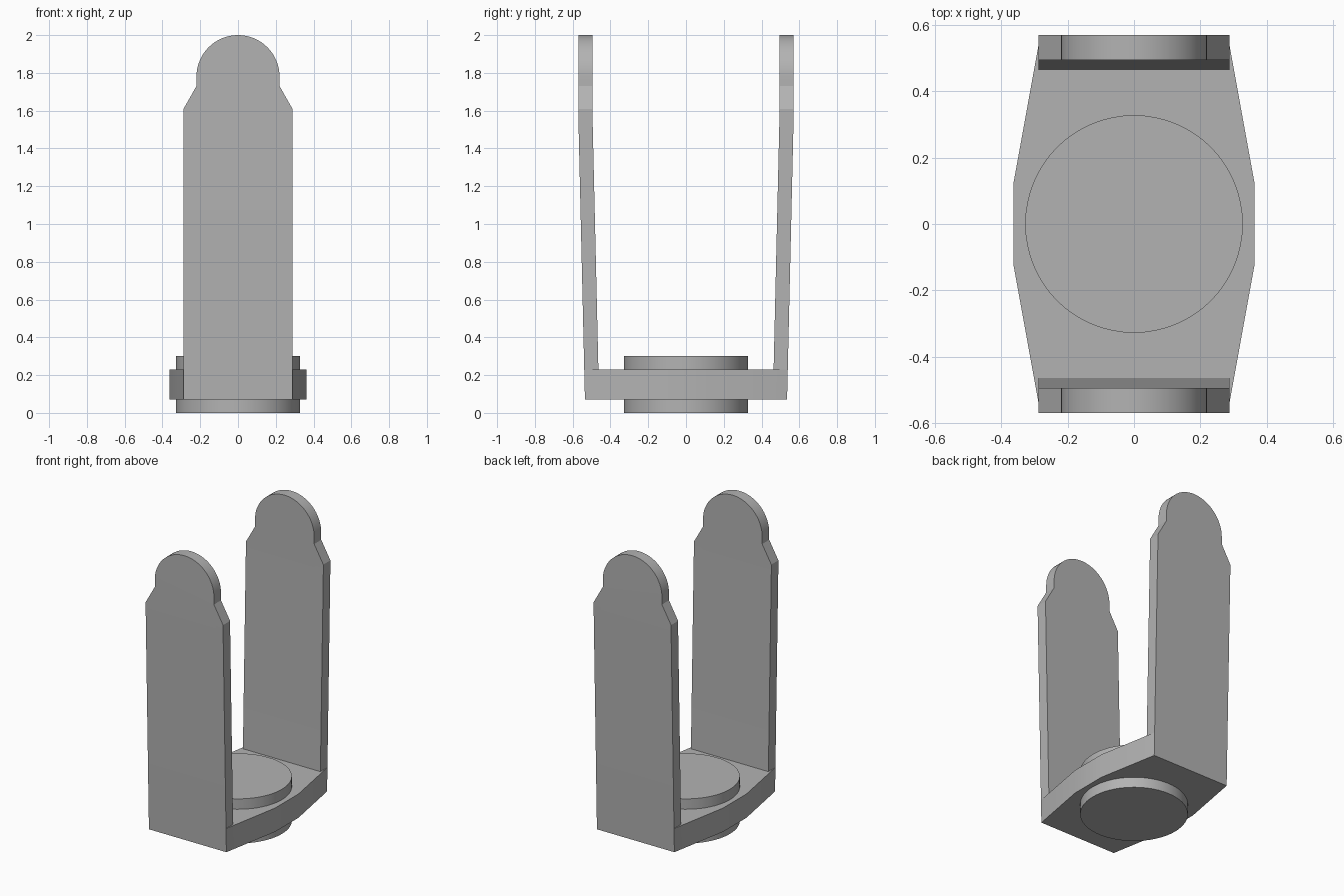
import bpy
import bmesh
import math

cube = bpy.data.objects.get("Cube")
if cube:
    bpy.data.objects.remove(cube, do_unlink=True)

BASE_BOTTOM, BASE_TOP = 0.07, 0.23
END_Y, TIP_Y, THICK = 0.535, 0.57, 0.075
ARM_HALF, TAB_R, TAB_Z = 0.288, 0.22, 1.78
CREASE_Z = 1.57

grey = bpy.data.materials.new("plain grey")
grey.use_nodes = True
colour = (0.45, 0.45, 0.45, 1)
grey.diffuse_color = colour
grey.node_tree.nodes["Principled BSDF"].inputs["Base Color"].default_value = colour


def outer_y(z):
    """Outer face of an arm: leaning outward below the crease, upright above."""
    t = min(1, (z - BASE_BOTTOM) / (CREASE_Z - BASE_BOTTOM))
    return END_Y + (TIP_Y - END_Y) * t


def prism(bm, points, offset):
    """Extrude a closed outline along the offset."""
    face = bm.faces.new([bm.verts.new(p) for p in points])
    new = bmesh.ops.extrude_face_region(bm, geom=[face])["geom"]
    verts = [v for v in new if isinstance(v, bmesh.types.BMVert)]
    bmesh.ops.translate(bm, verts=verts, vec=offset)


def finish(name, bm):
    bmesh.ops.recalc_face_normals(bm, faces=bm.faces)
    mesh = bpy.data.meshes.new(name)
    bm.to_mesh(mesh)
    bm.free()
    mesh.materials.append(grey)
    obj = bpy.data.objects.new(name, mesh)
    bpy.context.collection.objects.link(obj)
    bpy.ops.object.select_all(action="DESELECT")
    obj.select_set(True)
    bpy.context.view_layer.objects.active = obj
    bpy.ops.object.shade_smooth_by_angle(angle=math.radians(25))
    return obj


# Base plate, widest in the middle, ends following the lean of the arms
half = [(ARM_HALF, -END_Y), (0.363, -0.125), (0.363, 0.125), (ARM_HALF, END_Y)]
outline = half + [(-x, -y) for x, y in half]
bm = bmesh.new()
prism(bm, [(x, y, BASE_BOTTOM) for x, y in outline], (0, 0, BASE_TOP - BASE_BOTTOM))
for v in bm.verts:
    if abs(v.co.y) > 0.5:
        v.co.y = math.copysign(outer_y(v.co.z), v.co.y)
finish("base_plate", bm)

# Round pivot discs below and above the base plate
for name, low, high in (("lower_disc", 0, BASE_BOTTOM), ("upper_disc", BASE_TOP, 0.3)):
    bm = bmesh.new()
    ring = [math.tau * i / 64 for i in range(64)]
    prism(bm, [(0.328 * math.cos(a), 0.328 * math.sin(a), low) for a in ring],
          (0, 0, high - low))
    finish(name, bm)

# Two upright arms with rounded tabs, bent at the crease
for name, side in (("front_arm", -1), ("back_arm", 1)):
    arc = [math.pi * i / 32 for i in range(33)]
    profile = [(-ARM_HALF, BASE_TOP), (ARM_HALF, BASE_TOP), (ARM_HALF, 1.61), (TAB_R, 1.73)]
    profile += [(TAB_R * math.cos(a), TAB_Z + TAB_R * math.sin(a)) for a in arc]
    profile += [(-TAB_R, 1.73), (-ARM_HALF, 1.61)]
    bm = bmesh.new()
    prism(bm, [(x, 0, z) for x, z in profile], (0, -THICK, 0))
    bmesh.ops.bisect_plane(bm, geom=bm.verts[:] + bm.edges[:] + bm.faces[:],
                           plane_co=(0, 0, CREASE_Z), plane_no=(0, 0, 1))
    for v in bm.verts:
        v.co.y = side * (v.co.y + outer_y(v.co.z))
    finish(name, bm)
